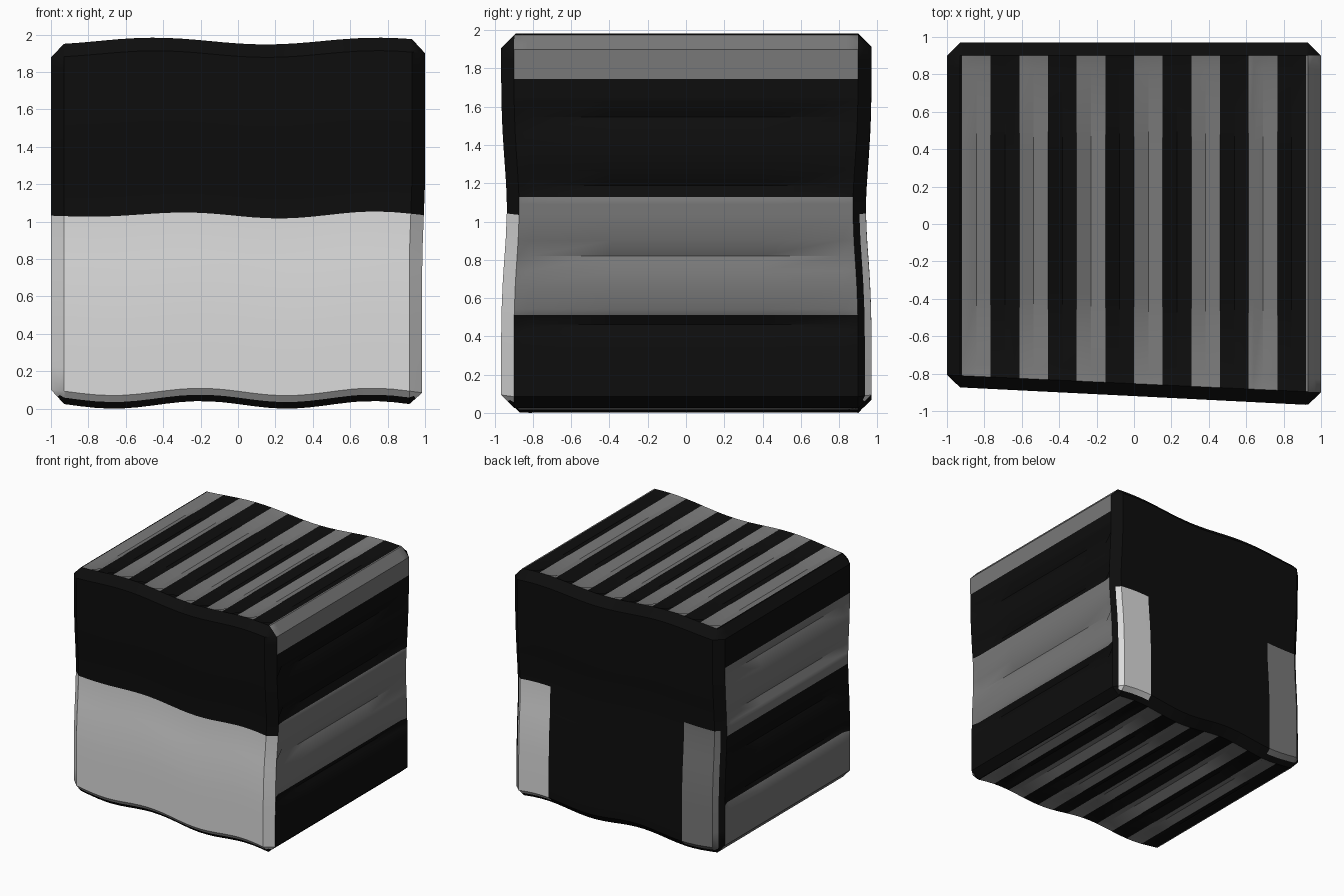
import bpy, bmesh, math

if "Cube" in bpy.data.objects:
    bpy.data.objects.remove(bpy.data.objects["Cube"])

# overall box, chamfer and stripe sizes
LO = (-1.0, -0.97, 0.0)
HI = (1.0, 0.97, 1.965)
R = 0.07
STRIPE = 0.1533
NOTCHES = (0.45, 0.81, 1.18, 1.54)
SPLIT = 1.025


def material(name, v):
    m = bpy.data.materials.new(name)
    m.diffuse_color = (v, v, v, 1)
    m.use_nodes = True
    m.node_tree.nodes["Principled BSDF"].inputs["Base Color"].default_value = m.diffuse_color
    return m


def cuts(axis, extra):
    """Sorted grid lines along one axis, including the chamfer lines."""
    a, b = LO[axis], HI[axis]
    vals = {a, b, a + R, b - R}
    vals |= {v for v in extra if a + R < v < b - R}
    out = []
    for v in sorted(vals):
        if not out or v - out[-1] > 0.004:
            out.append(v)
    return out


xs = cuts(0, [k * STRIPE / 2 for k in range(-12, 13)] + [-0.64, 0.64])
ys = cuts(1, [-0.83, -0.4, 0, 0.4, 0.83])
zs = cuts(2, [n + d for n in NOTCHES for d in (-0.08, 0, 0.08)]
          + [0.42, 0.5, SPLIT, 1.08, 1.12, 1.64, 1.74, 0.2, 0.3, 0.65, 1.35, 1.83])
GRID = (xs, ys, zs)


def clamp(v, a, b):
    return max(a, min(b, v))


def chamfer(p):
    """Cut the corners of the box flat."""
    c = [clamp(p[i], LO[i] + R, HI[i] - R) for i in range(3)]
    d = [p[i] - c[i] for i in range(3)]
    s = sum(abs(v) for v in d)
    k = R / s if s else 0
    return [c[i] + d[i] * k for i in range(3)]


def shape(p):
    """Ribs on top, bottom and sides, plus the soft waves of the faces."""
    x, y, z = chamfer(p)
    fade = clamp((0.90 - abs(y)) / 0.07, 0, 1)
    nx, ny, nz = x, y, z
    # sides: V grooves, right side a little narrower below
    if abs(p[0]) > 0.999:
        g = max(0, 1 - min(abs(z - n) for n in NOTCHES) / 0.08)
        nx -= math.copysign(0.04 * g * fade, x)
    if x > 0:
        nx -= x * 0.015 * clamp((1.2 - z) / 0.4, 0, 1)
    # top and bottom: a groove down the middle of each stripe
    if p[2] in (LO[2], HI[2]) and abs(x) < 6 * STRIPE:
        t = (x / STRIPE) % 1
        g = 1 - abs(t - 0.5) * 2
        nz += (0.03 if z < 1 else -0.03) * g * fade
    h = z / HI[2]
    nz += h * 0.018 * math.cos(2 * math.pi * (x + 0.45) / 1.2)
    nz += (1 - h) * 0.02 * (1 + math.cos(2 * math.pi * (x + 0.2) / 0.93))
    # front slants and both front and back dip at mid height
    dip = 0.03 * math.exp(-((z - 1.05) / 0.35) ** 2)
    if y < 0:
        ny += (-y / 0.97) * (0.05 - 0.05 * x + dip)
    else:
        ny -= (y / 0.97) * dip
    return nx, ny, nz


BLACK, GREY, LIGHT = 0, 1, 2


def colour(axis, top_side, c):
    """Colour of a face from its side of the block and its centre."""
    x, y, z = c
    if axis == 0:
        if abs(y) > 0.9:          # chamfer next to front and back
            if y < 0:
                return LIGHT if z < SPLIT else BLACK
            return BLACK
        if top_side:
            return GREY if z > 1.74 or 0.5 < z < 1.12 else BLACK
        return GREY if z < 0.42 or SPLIT < z < 1.64 else BLACK
    if axis == 1:
        if not top_side:
            return LIGHT if z < SPLIT else BLACK
        if x > 0.64 and z < SPLIT:
            return LIGHT
        if x < -0.64 and z < 1.08:
            return GREY
        return BLACK
    if abs(y) > 0.9:
        return BLACK
    even = math.floor(x / STRIPE) % 2 == 0
    return GREY if even == top_side else BLACK


# striped block
bm = bmesh.new()
verts = {}


def vert(p):
    if p not in verts:
        verts[p] = bm.verts.new(shape(p))
    return verts[p]


for axis in range(3):
    u, v = [a for a in range(3) if a != axis]
    for top_side in (False, True):
        w = HI[axis] if top_side else LO[axis]
        for u0, u1 in zip(GRID[u], GRID[u][1:]):
            for v0, v1 in zip(GRID[v], GRID[v][1:]):
                ring = []
                for a, b in ((u0, v0), (u1, v0), (u1, v1), (u0, v1)):
                    p = [0, 0, 0]
                    p[axis], p[u], p[v] = w, a, b
                    ring.append(tuple(p))
                f = bm.faces.new([vert(p) for p in ring])
                c = [sum(p[i] for p in ring) / 4 for i in range(3)]
                f.material_index = colour(axis, top_side, c)
bmesh.ops.recalc_face_normals(bm, faces=bm.faces)
mesh = bpy.data.meshes.new("striped_block")
bm.to_mesh(mesh)
bm.free()
for m in (material("black", 0.004), material("mid grey", 0.19), material("light grey", 0.7)):
    mesh.materials.append(m)
block = bpy.data.objects.new("striped_block", mesh)
bpy.context.collection.objects.link(block)
bpy.context.view_layer.objects.active = block
block.select_set(True)
bpy.ops.object.shade_smooth_by_angle(angle=math.radians(35))
